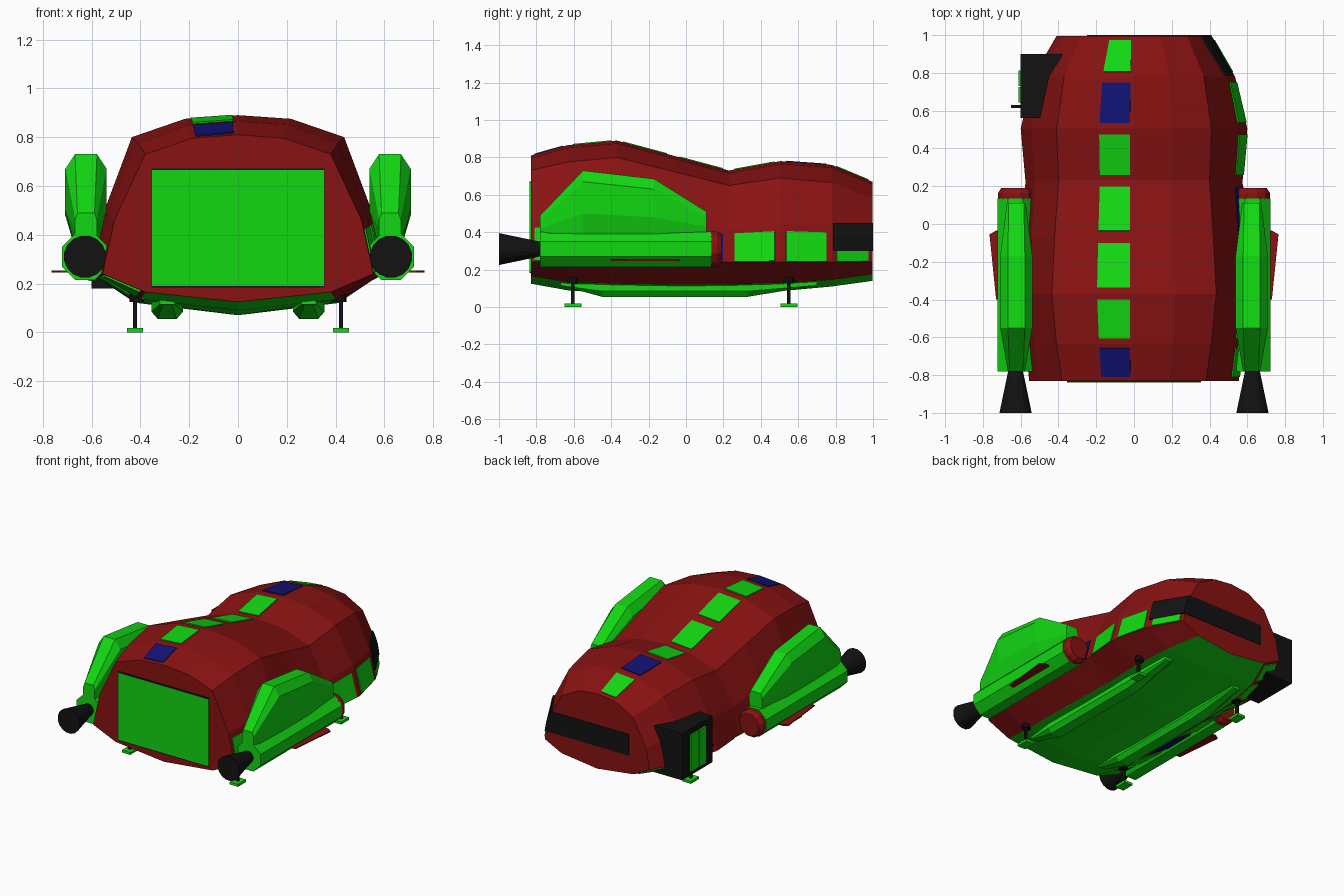
import bpy, bmesh, math
from mathutils import Vector

if "Cube" in bpy.data.objects:
    bpy.data.objects.remove(bpy.data.objects["Cube"])


def material(name, rgb):
    m = bpy.data.materials.new(name)
    m.diffuse_color = (*rgb, 1)
    m.use_nodes = True
    m.node_tree.nodes["Principled BSDF"].inputs["Base Color"].default_value = m.diffuse_color
    return m


RED = material("red", (0.25, 0.006, 0.006))
GREEN = material("green", (0.006, 0.68, 0.006))
BLUE = material("blue", (0.006, 0.006, 0.18))
BLACK = material("black", (0.006, 0.006, 0.006))


def finish(name, bm, mats, mirror=False):
    bmesh.ops.recalc_face_normals(bm, faces=bm.faces)
    me = bpy.data.meshes.new(name)
    bm.to_mesh(me)
    bm.free()
    for m in mats:
        me.materials.append(m)
    ob = bpy.data.objects.new(name, me)
    bpy.context.collection.objects.link(ob)
    if mirror:
        ob.modifiers.new("mirror", 'MIRROR').use_mirror_merge = False
    return ob


def loft(name, rings, mats, mirror=False, pick=None):
    """Closed solid through equal-sized rings of points."""
    bm = bmesh.new()
    vs = [[bm.verts.new(p) for p in r] for r in rings]
    n = len(vs[0])
    for a, b in zip(vs, vs[1:]):
        for j in range(n):
            k = (j + 1) % n
            f = bm.faces.new((a[j], a[k], b[k], b[j]))
            f.material_index = pick(j) if pick else 0
    bm.faces.new(vs[0])
    bm.faces.new(vs[-1])
    return finish(name, bm, mats, mirror)


def box(name, x, y, z, mat, mirror=False):
    rings = [[(x[0], v, z[0]), (x[1], v, z[0]), (x[1], v, z[1]), (x[0], v, z[1])] for v in y]
    return loft(name, rings, [mat], mirror)


def tube(name, cx, cz, prof, n, mat, mirror=True):
    """Solid along y from (y, radius) pairs."""
    rings = [[(cx + r * math.cos((i + .5) * math.tau / n), y,
               cz + r * math.sin((i + .5) * math.tau / n)) for i in range(n)] for y, r in prof]
    return loft(name, rings, [mat], mirror)


# Hull stations: y, top z, shoulder x, shoulder z, widest x, keel edge x, keel edge z, bottom z
STATIONS = [
    (-.83, .81, .38, .73, .555, .38, .165, .125),
    (-.635, .865, .41, .775, .575, .40, .135, .09),
    (-.37, .89, .435, .80, .59, .41, .125, .07),
    (-.07, .81, .42, .725, .585, .41, .12, .07),
    (.23, .73, .40, .65, .575, .40, .12, .07),
    (.505, .78, .41, .69, .60, .40, .13, .085),
    (.78, .76, .37, .665, .535, .36, .145, .11),
    (.996, .67, .28, .58, .41, .28, .175, .14)]
WZ = .24


def half(s):
    y, zt, sx, sz, wx, lx, lz, zb = s
    mid = (sx + (wx - sx) * .55 + .03, y, sz + (WZ - sz) * .55)
    return [Vector(p) for p in ((0, y, zt), (sx * .5, y, zt - .015), (sx, y, sz), mid,
                                (wx, y, WZ), (lx, y, lz), (0, y, zb))]


halves = [half(s) for s in STATIONS]
flip = lambda p: Vector((-p.x, p.y, p.z))
loft("hull", [h + [flip(p) for p in h[-2:0:-1]] for h in halves], [RED, GREEN],
     pick=lambda j: 1 if j in (5, 6) else 0)


def panels(name, row, side, colours, u0=.1, u1=.9):
    """One thin inset plate per hull bay on a row of hull facets."""
    for i, col in enumerate(colours):
        a, b = halves[i], halves[i + 1]
        c = [a[row], a[row + 1], b[row + 1], b[row]]
        if side < 0:
            c = [flip(p) for p in c]
        nrm = (c[2] - c[0]).cross(c[3] - c[1]).normalized()
        if nrm.dot((c[0] + c[2]) / 2 - Vector((0, c[0].y, .4))) < 0:
            nrm.negate()

        def at(u, v):
            return c[0].lerp(c[1], u).lerp(c[3].lerp(c[2], u), v)
        q = [at(u0, .11), at(u1, .11), at(u1, .89), at(u0, .89)]
        loft(f"{name}_{i + 1}", [[p - nrm * .006 for p in q], [p + nrm * .006 for p in q]], [col])


G, B = GREEN, BLUE
panels("roof_panel", 0, -1, [B, G, G, G, G, B, G])
panels("side_panel", 3, 1, [G, G, G, B, G, G, G], .18, .97)
panels("lower_panel", 4, -1, [G, G, B, G, G, G, G])

# Rear cargo door and front windscreen
box("rear_door", (-.355, .355), (-.838, -.80), (.19, .665), GREEN)
for z in (.187, .668):
    box("rear_door_trim", (-.355, .355), (-.836, -.81), (z - .004, z + .004), BLACK)
box("windscreen", (-.25, .335), (.98, 1.0), (.30, .45), BLACK)


# Windscreen wrapping round the right side
def hull_x(i, z):
    for p, q in zip(halves[i][2:], halves[i][3:5]):
        if q.z <= z <= p.z:
            return p.x + (q.x - p.x) * (z - p.z) / (q.z - p.z)


levels = (.30, .37, .42, .45)
rings = []
for i, y in ((6, .785), (7, 1.0)):
    xs = [hull_x(i, z) for z in levels]
    rings.append([(x + .01, y, z) for x, z in zip(xs, levels)] +
                 [(x - .07, y, z) for x, z in zip(xs[::-1], levels[::-1])])
loft("side_window", rings, [BLACK])

# Airlock porch on the left with double door and handle
plan = [(-.60, .56), (-.60, .90), (-.38, .90), (-.49, .56)]
loft("porch", [[(x, y, z) for x, y in plan] for z in (.18, .51)], [BLACK])
for y in (.642, .73):
    box("porch_door", (-.612, -.59), (y, y + .082), (.21, .47), GREEN)
box("porch_handle", (-.65, -.60), (.615, .63), (.33, .345), BLACK)

# Engine pods: nacelle, red nose cap, nozzle
PX, PZ = .627, .31
tube("nacelle", PX, PZ, [(-.78, .103), (.135, .103)], 8, GREEN)
tube("nacelle_cap", PX, PZ, [(.13, .096), (.165, .096), (.19, .078)], 12, RED)
tube("nozzle", PX, PZ, [(-1.0, .087), (-.77, .038)], 16, BLACK)
tube("nozzle_core", PX, PZ, [(-1.0, .03), (-.95, .03)], 12, BLACK)

# Tall faceted housing above each nacelle
rings = []
for y, a, b, c, z0, z1, z2, z3 in (
        (-.78, .045, .045, .035, .36, .42, .46, .49),
        (-.55, .05, .085, .045, .36, .50, .67, .73),
        (-.17, .05, .085, .045, .36, .48, .63, .685),
        (.11, .045, .05, .04, .38, .43, .48, .51)):
    h = [(a, z0), (b, z1), (b, z2), (c, z3)]
    rings.append([(PX - .004 + x, y, z) for x, z in h] + [(PX - .004 - x, y, z) for x, z in h[::-1]])
loft("engine_housing", rings, [GREEN], True)

# Small swept fins under the pods
fin = [(.60, -.04), (.73, -.035), (.765, -.055), (.73, -.40), (.60, -.40)]
loft("pod_fin", [[(x, y, z) for x, y in fin] for z in (.245, .253)], [RED], True)

# Tapered belly skids
rings = [[(.29 - w, y, .14), (.29 + w, y, .14), (.29 + w, y, max(z, .085)),
          (.29 + w * .6, y, z), (.29 - w * .6, y, z), (.29 - w, y, max(z, .085))]
         for y, w, z in ((-.67, .03, .115), (-.45, .065, .055), (.33, .065, .055), (.70, .03, .115))]
loft("belly_skid", rings, [GREEN], True)

# Landing legs with feet and sockets
for y in (-.605, .55):
    box("leg", (.413, .431), (y - .009, y + .009), (.015, .20), BLACK, True)
    box("foot", (.39, .455), (y - .045, y + .045), (0, .018), GREEN, True)
    rings = [[(.415 + r * math.cos(t * math.tau / 10), y + r * math.sin(t * math.tau / 10), z)
              for t in range(10)] for z, r in ((.125, .03), (.16, .03))]
    loft("leg_socket", rings, [BLACK], True)
